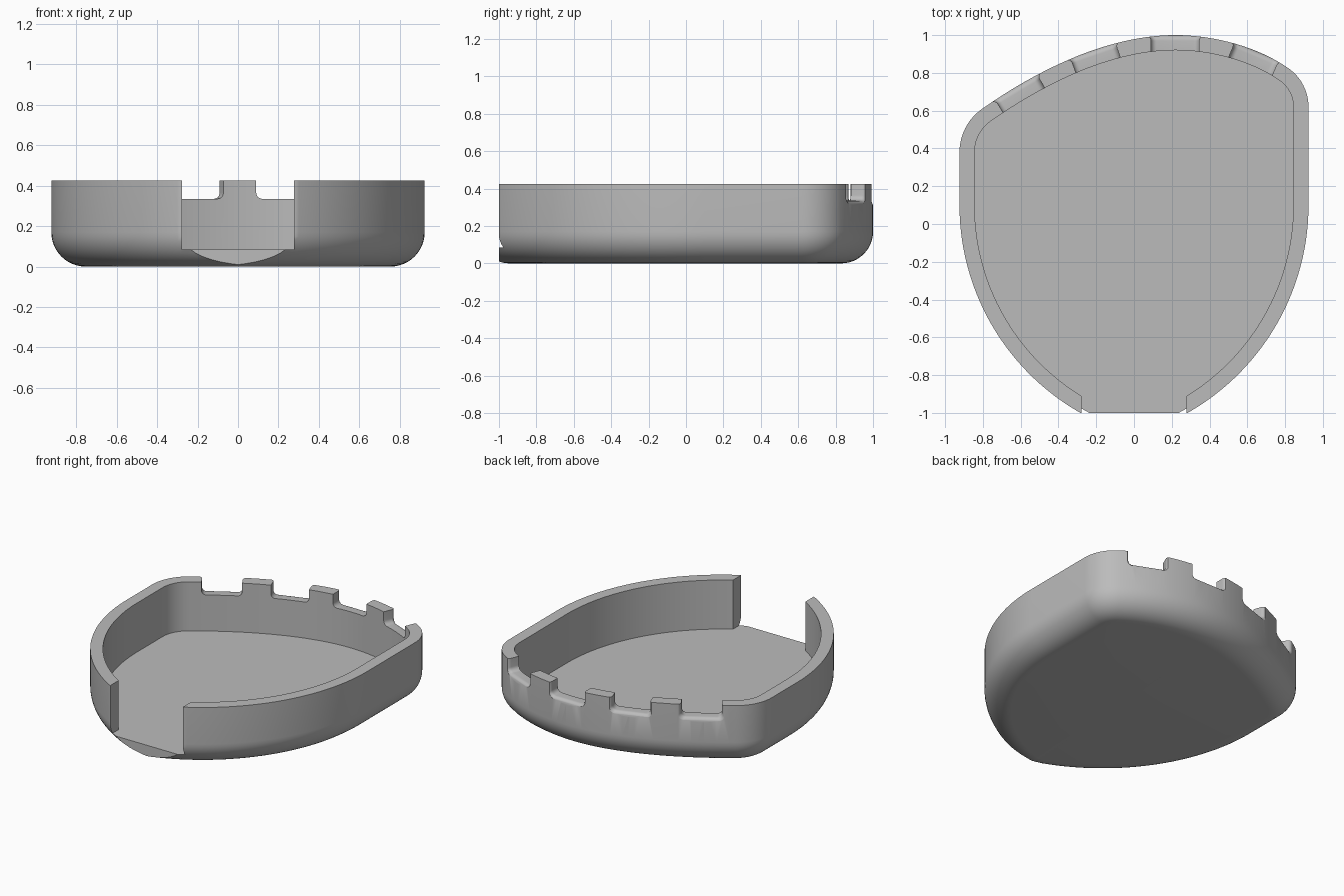
import bpy, bmesh
from math import sin, cos, radians, sqrt, acos, degrees
from mathutils import Vector
from mathutils.geometry import interpolate_bezier

if "Cube" in bpy.data.objects:
    bpy.data.objects.remove(bpy.data.objects["Cube"], do_unlink=True)

HALF_W, HEIGHT, FLOOR, WALL, FILLET = 0.924, 0.425, 0.085, 0.08, 0.17
GAP = 0.278          # half width of the front opening
SIDE_R = 1.265       # radius of the long side arcs


def arc(cx, cy, r, a0, a1, n):
    angles = [radians(a0 + (a1 - a0) * i / n) for i in range(n + 1)]
    return [Vector((cx + r * cos(a), cy + r * sin(a))) for a in angles]


def inset(ring, d):
    """Move a counter-clockwise closed outline inwards with mitred corners."""
    out = []
    for i, p in enumerate(ring):
        e1 = (p - ring[i - 1]).normalized()
        e2 = (ring[(i + 1) % len(ring)] - p).normalized()
        n1, n2 = Vector((-e1.y, e1.x)), Vector((-e2.y, e2.x))
        out.append(p + (n1 + n2) * d / (1 + n1.dot(n2)))
    return out


def loft(name, rings):
    """Capped solid through rings of 3D points."""
    bm = bmesh.new()
    loops = [[bm.verts.new(p) for p in ring] for ring in rings]
    for a, b in zip(loops, loops[1:]):
        for i in range(len(a)):
            j = (i + 1) % len(a)
            bm.faces.new((a[i], a[j], b[j], b[i]))
    bm.faces.new(loops[0][::-1])
    bm.faces.new(loops[-1])
    bmesh.ops.recalc_face_normals(bm, faces=bm.faces)
    mesh = bpy.data.meshes.new(name)
    bm.to_mesh(mesh)
    bm.free()
    obj = bpy.data.objects.new(name, mesh)
    bpy.context.collection.objects.link(obj)
    return obj


def at_z(ring, z):
    return [Vector((p.x, p.y, z)) for p in ring]


# Outline: two side arcs, two rounded corners and a lopsided curved back
off = SIDE_R - HALF_W
tip = degrees(acos(off / SIDE_R))
right_corner = arc(HALF_W - 0.25, 0.62, 0.25, 0, 55, 12)
left_corner = arc(0.28 - HALF_W, 0.38, 0.28, 125, 180, 12)
slope, peak, flat = Vector((cos(radians(35)), sin(radians(35)))), Vector((0.22, 1)), Vector((1, 0))
start, end = right_corner[-1], left_corner[0]
back = interpolate_bezier(start, start + Vector((-slope.x, slope.y)) * 0.2, peak + flat * 0.2, peak, 17)
back += interpolate_bezier(peak, peak - flat * 0.36, end + slope * 0.36, end, 29)
back = [Vector((p[0], p[1])) for p in back]
path = (arc(-off, 0.1, SIDE_R, -tip, 0, 40) + right_corner + back + left_corner
        + arc(off, 0.1, SIDE_R, 180, 180 + tip, 40))
outline = []
for p in path:
    if not outline or (p - outline[-1]).length > 1e-4:
        outline.append(p)
outline.pop()

# Solid body with a rounded underside
rings = []
for i in range(13):
    a = radians(90 * i / 12)
    rings.append(at_z(inset(outline, FILLET * (1 - sin(a))), FILLET * (1 - cos(a))))
rings.append(at_z(outline, HEIGHT))
tray = loft("tray", rings)

# Flat cut across the front tip
bm = bmesh.new()
bm.from_mesh(tray.data)
cut = bmesh.ops.bisect_plane(bm, geom=bm.verts[:] + bm.edges[:] + bm.faces[:], plane_co=(0, -1, 0),
                             plane_no=(0, -1, 0), clear_outer=True)
rim = [e for e in cut["geom_cut"] if isinstance(e, bmesh.types.BMEdge) and e.is_boundary]
bmesh.ops.edgeloop_fill(bm, edges=rim)
bmesh.ops.recalc_face_normals(bm, faces=bm.faces)
bm.to_mesh(tray.data)
bm.free()

# Cavity that runs out through the front opening
inner_r = SIDE_R - WALL
mouth_y = 0.1 - sqrt(inner_r ** 2 - (GAP + off) ** 2)
cavity = [p for p in inset(outline, WALL) if p.y > 0 or abs(p.x) > GAP + 0.002]
cavity += [Vector(c) for c in ((-GAP, mouth_y), (-GAP, -1.3), (GAP, -1.3), (GAP, mouth_y))]
cutters = [loft("cavity_cutter", [at_z(cavity, FLOOR), at_z(cavity, 0.7)])]


# Back notches: U-shaped, with rounded outer edges
def back_point(x):
    edge = [p for p in outline if p.y > 0.5]
    for a, b in zip(edge, edge[1:]):
        if b.x <= x <= a.x:
            return a.lerp(b, (x - a.x) / (b.x - a.x))


def notch(x0, x1):
    a, b = back_point(x0), back_point(x1)
    along = (b - a).normalized()
    out = Vector((-along.y, along.x))
    mid = back_point((x0 + x1) / 2)
    half, rad, lip = (b - a).length / 2, 0.03, 0.03
    depths = [(-0.22, 0)] + [(-lip + lip * sin(radians(t)), lip * (1 - cos(radians(t))))
                             for t in range(0, 91, 15)] + [(0.15, lip)]
    sections = []
    for d, grow in depths:
        w, low = half + grow, 0.335 - grow
        prof = [(-w, 0.7)]
        prof += [tuple(p) for p in arc(rad - w, low + rad, rad, 180, 270, 6)]
        prof += [tuple(p) for p in arc(w - rad, low + rad, rad, 270, 360, 6)]
        prof.append((w, 0.7))
        sections.append([Vector((*(mid + along * u + out * d), z)) for u, z in prof])
    return loft("notch_cutter", sections)


for span in ((-0.735, -0.515), (-0.335, -0.1), (0.09, 0.345), (0.535, 0.765)):
    cutters.append(notch(*span))

bpy.context.view_layer.objects.active = tray
for cutter in cutters:
    cutter.hide_render = True
    mod = tray.modifiers.new("cut", "BOOLEAN")
    mod.operation, mod.solver, mod.object = "DIFFERENCE", "EXACT", cutter
    bpy.ops.object.modifier_apply(modifier=mod.name)
    bpy.data.objects.remove(cutter, do_unlink=True)

# Single grey material and smooth shading with sharp rims
grey = bpy.data.materials.new("plain grey")
grey.use_nodes = True
colour = (0.5, 0.5, 0.5, 1)
grey.diffuse_color = colour
grey.node_tree.nodes["Principled BSDF"].inputs["Base Color"].default_value = colour
tray.data.materials.clear()
tray.data.materials.append(grey)
bpy.ops.object.select_all(action="DESELECT")
tray.select_set(True)
bpy.ops.object.shade_smooth_by_angle(angle=radians(30))
